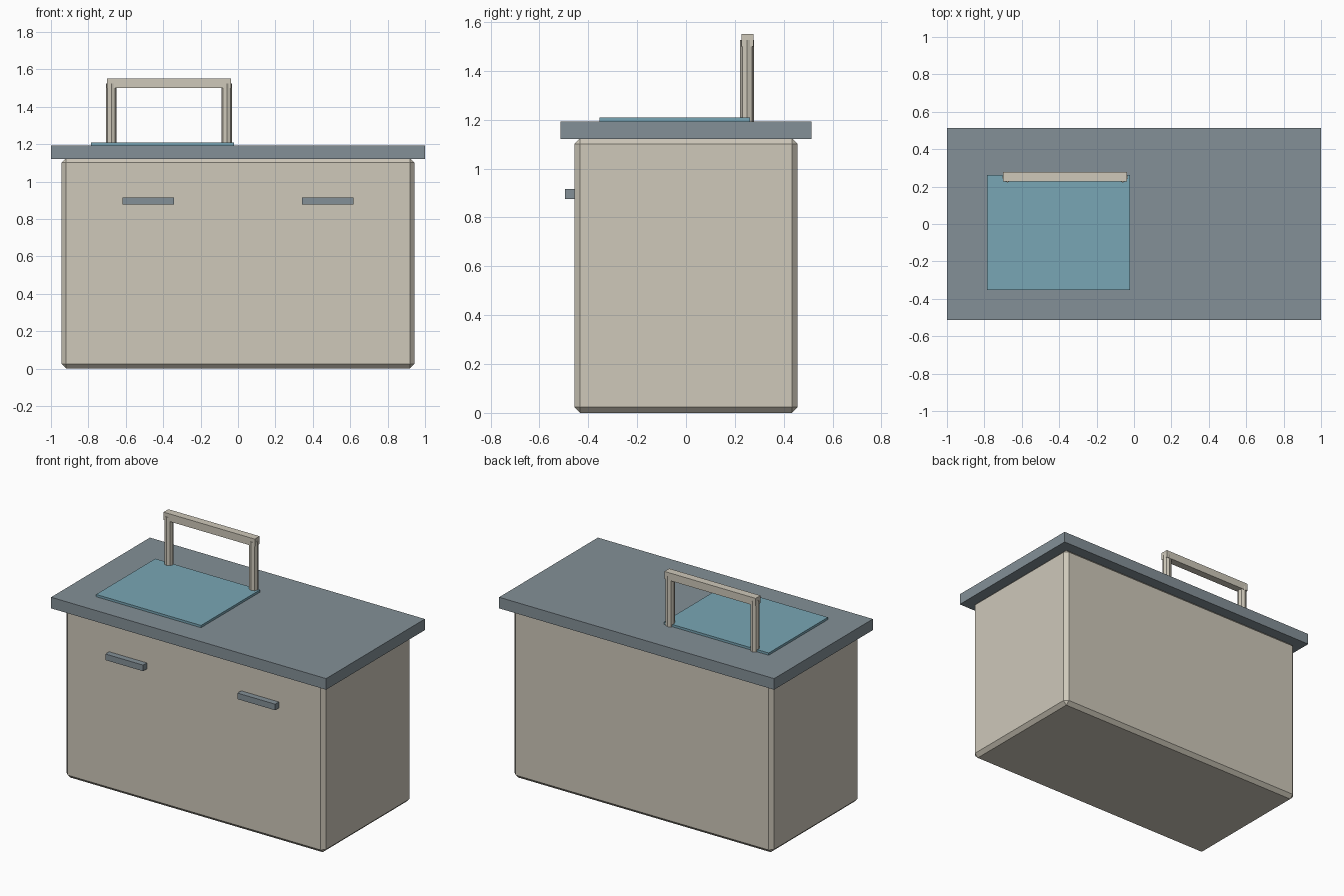
import bpy

if "Cube" in bpy.data.objects:
    bpy.data.objects.remove(bpy.data.objects["Cube"])


def material(name, rgb):
    m = bpy.data.materials.new(name)
    m.diffuse_color = (*rgb, 1)
    m.use_nodes = True
    m.node_tree.nodes["Principled BSDF"].inputs["Base Color"].default_value = m.diffuse_color
    return m


BEIGE = material("beige_paint", (0.62, 0.58, 0.49))
SLATE = material("dark_slate", (0.23, 0.28, 0.31))
BLUE = material("blue_basin", (0.19, 0.38, 0.46))


def box(name, lo, hi, mat, bevel=0):
    centre = [(a + b) / 2 for a, b in zip(lo, hi)]
    bpy.ops.mesh.primitive_cube_add(size=1, location=centre)
    ob = bpy.context.object
    ob.name = name
    ob.scale = [b - a for a, b in zip(lo, hi)]
    bpy.ops.object.transform_apply(location=False, rotation=False, scale=True)
    ob.data.materials.append(mat)
    if bevel:
        mod = ob.modifiers.new("chamfer", 'BEVEL')
        mod.width = bevel
        mod.segments = 1
    return ob


def post(name, x, y, z0, z1, radius, mat):
    bpy.ops.mesh.primitive_cylinder_add(vertices=8, radius=radius, depth=z1 - z0,
                                        location=(x, y, (z0 + z1) / 2))
    ob = bpy.context.object
    ob.name = name
    ob.data.materials.append(mat)
    return ob


# Cabinet and worktop
box("cabinet_body", (-0.943, -0.457, 0), (0.943, 0.457, 1.125), BEIGE, bevel=0.024)
box("worktop", (-1, -0.513, 1.12), (1, 0.513, 1.193), SLATE)

# Inset basin panel
box("basin_panel", (-0.785, -0.353, 1.175), (-0.022, 0.262, 1.208), BLUE)

# Drawer handles
for side, x in (("left", -0.48), ("right", 0.48)):
    box(f"{side}_drawer_handle", (x - 0.137, -0.496, 0.876), (x + 0.137, -0.452, 0.916), SLATE)

# Tap arch: two octagonal posts and a crossbar
for side, x in (("left", -0.677), ("right", -0.06)):
    post(f"{side}_tap_post", x, 0.25, 1.18, 1.525, 0.028, BEIGE)
box("tap_crossbar", (-0.70, 0.227, 1.50), (-0.037, 0.277, 1.55), BEIGE)
